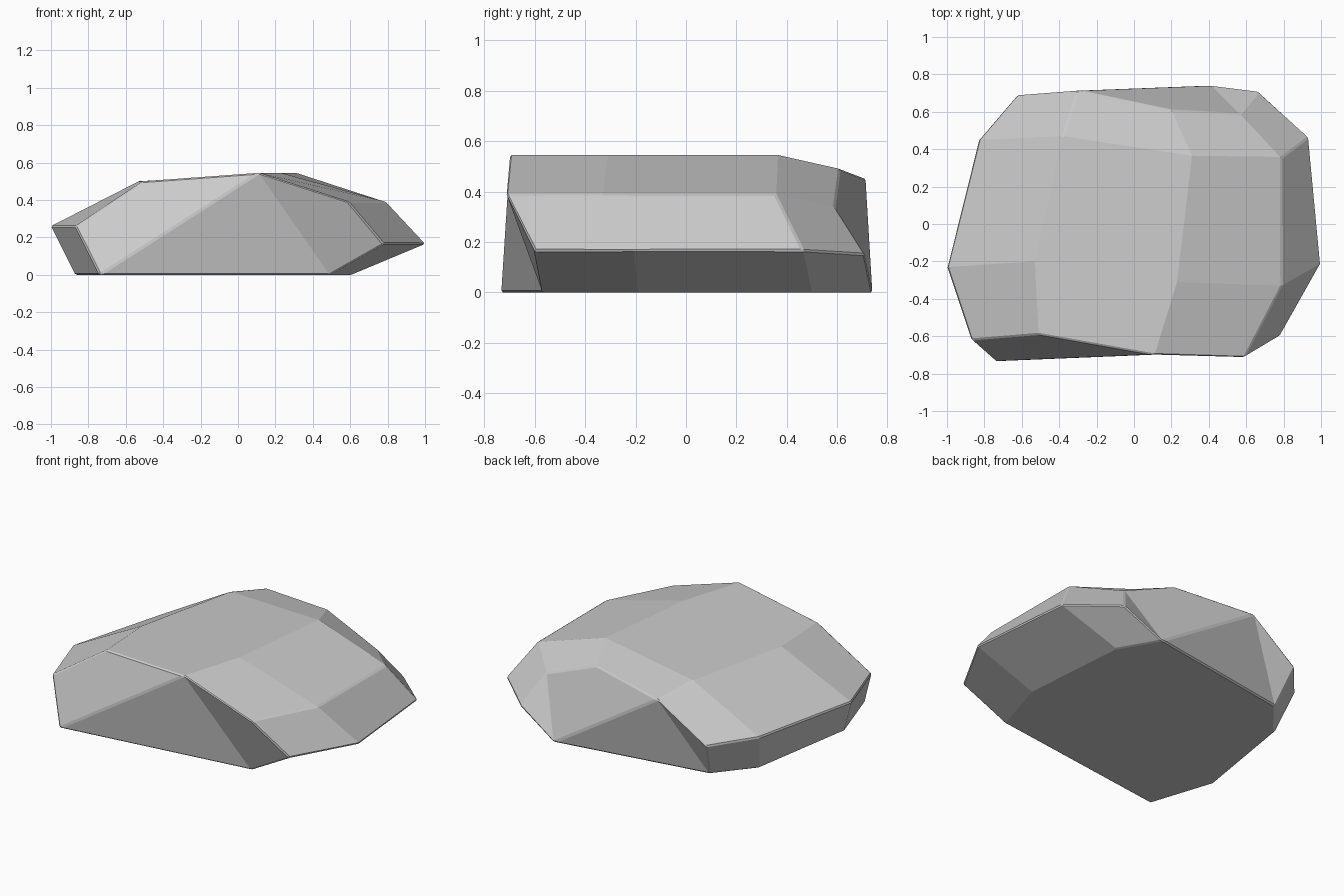
import bpy, bmesh

if "Cube" in bpy.data.objects:
    bpy.data.objects.remove(bpy.data.objects["Cube"])

# Four cross-sections from front to back, each running left base -> over the top -> right base
slices = [
    [(-.74, -.735, 0), (-.87, -.62, .26), (-.51, -.59, .50), (.11, -.70, .545),
     (.59, -.715, .39), (.78, -.60, .165), (.49, -.57, 0)],
    [(-.87, -.34, 0), (-1, -.23, .26), (-.53, -.20, .50), (.23, -.31, .545),
     (.79, -.33, .39), (1, -.21, .165), (.605, -.19, 0)],
    [(-.76, .35, 0), (-.83, .45, .25), (-.38, .47, .50), (.31, .365, .545),
     (.79, .355, .39), (.935, .465, .165), (.55, .50, 0)],
    [(-.57, .58, 0), (-.625, .69, .23), (-.30, .715, .45), (.20, .61, .49),
     (.565, .59, .34), (.665, .71, .15), (.41, .742, 0)],
]

bm = bmesh.new()
rows = [[bm.verts.new(p) for p in s] for s in slices]
front, back = rows[0], rows[-1]

# Skin between the cross-sections
for a, b in zip(rows, rows[1:]):
    for i in range(6):
        bm.faces.new((a[i], a[i + 1], b[i + 1], b[i]))

# Chipped front and back ends
for row, caps in ((front, ((0, 1, 2, 3), (0, 3, 6), (6, 3, 4, 5))),
                  (back, ((0, 1, 2), (0, 2, 6), (6, 2, 3, 4), (6, 4, 5)))):
    for c in caps:
        bm.faces.new([row[i] for i in c])

# Flat underside
bm.faces.new([r[0] for r in rows] + [r[6] for r in reversed(rows)])
bmesh.ops.recalc_face_normals(bm, faces=bm.faces)

mesh = bpy.data.meshes.new("rock")
bm.to_mesh(mesh)
bm.free()
rock = bpy.data.objects.new("rock", mesh)
bpy.context.collection.objects.link(rock)

# Slightly worn sharp edges
bevel = rock.modifiers.new("worn_edges", 'BEVEL')
bevel.width = 0.008
bevel.segments = 1
bevel.limit_method = 'ANGLE'
bevel.angle_limit = 0.5
